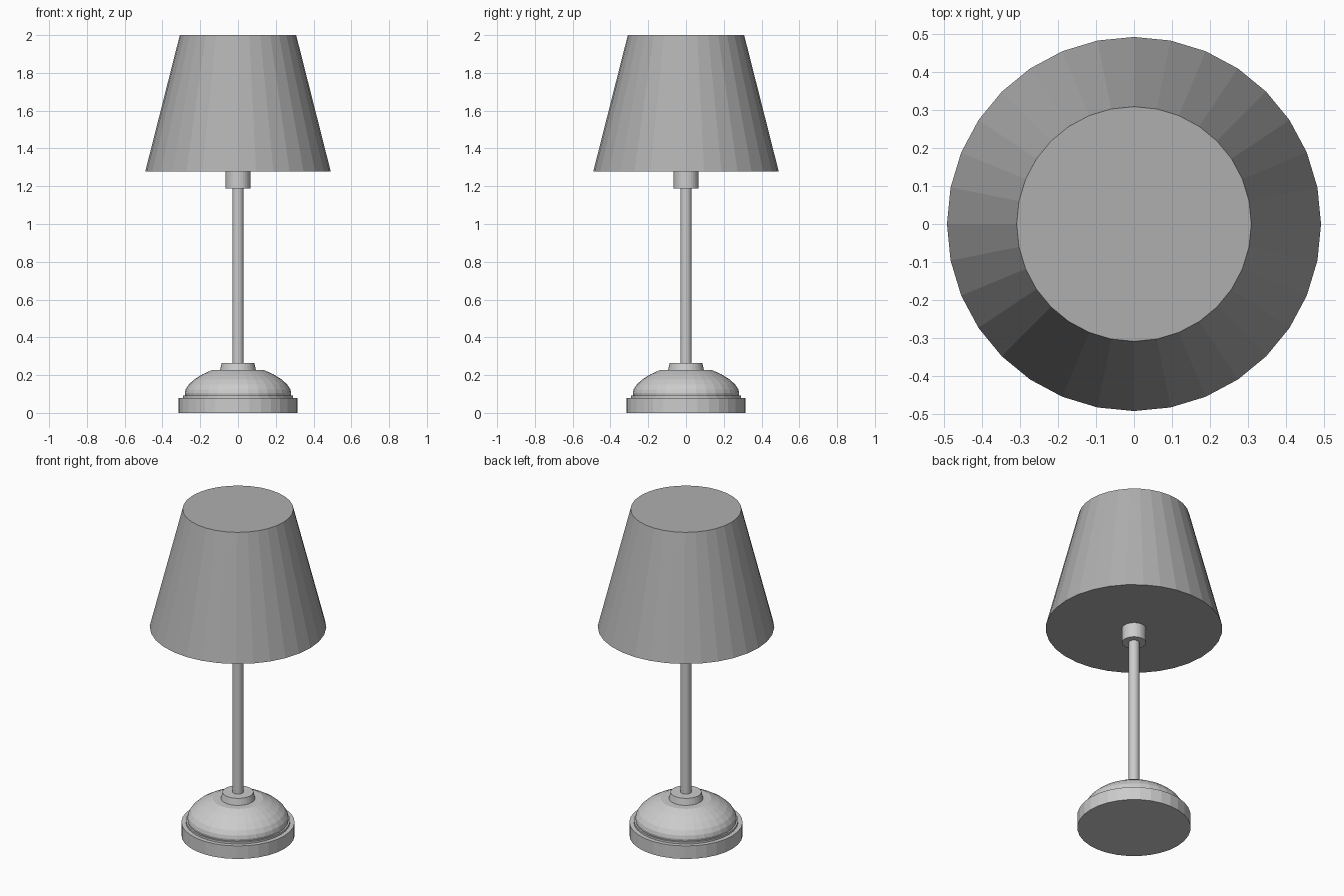
import bpy
import math

if "Cube" in bpy.data.objects:
    bpy.data.objects.remove(bpy.data.objects["Cube"])

SIDES = 32


def lathe(name, profile, sides=SIDES):
    """Closed solid turned around z from (radius, height) points, bottom to top."""
    verts, faces = [], []
    for r, z in profile:
        for i in range(sides):
            a = 2 * math.pi * i / sides
            verts.append((r * math.cos(a), r * math.sin(a), z))
    for k in range(len(profile) - 1):
        for i in range(sides):
            j = (i + 1) % sides
            b, t = k * sides, (k + 1) * sides
            faces.append((b + i, b + j, t + j, t + i))
    faces.append(tuple(reversed(range(sides))))
    faces.append(tuple(range(len(verts) - sides, len(verts))))
    mesh = bpy.data.meshes.new(name)
    mesh.from_pydata(verts, [], faces)
    mesh.update()
    obj = bpy.data.objects.new(name, mesh)
    bpy.context.collection.objects.link(obj)
    return obj


# Foot disc
lathe("base_disc", [(0.315, 0), (0.315, 0.08)])

# Thin step under the dome
lathe("base_step", [(0.29, 0.08), (0.29, 0.092)])

# Squashed dome with a flat top
lathe("base_dome", [(0.28, 0.092), (0.282, 0.105), (0.277, 0.125), (0.261, 0.15),
                    (0.23, 0.178), (0.188, 0.204), (0.14, 0.226)])

# Tapered collar on the dome
lathe("collar", [(0.095, 0.226), (0.086, 0.265)])

# Stem
lathe("stem", [(0.03, 0.265), (0.03, 1.188)])

# Bulb socket
lathe("socket", [(0.067, 1.188), (0.067, 1.278)])

# Closed conical lampshade in darker grey
shade = lathe("lampshade", [(0.491, 1.278), (0.308, 2.0)])
grey = bpy.data.materials.new("shade_grey")
grey.diffuse_color = (0.43, 0.43, 0.43, 1)
grey.use_nodes = True
grey.node_tree.nodes["Principled BSDF"].inputs["Base Color"].default_value = grey.diffuse_color
shade.data.materials.append(grey)
